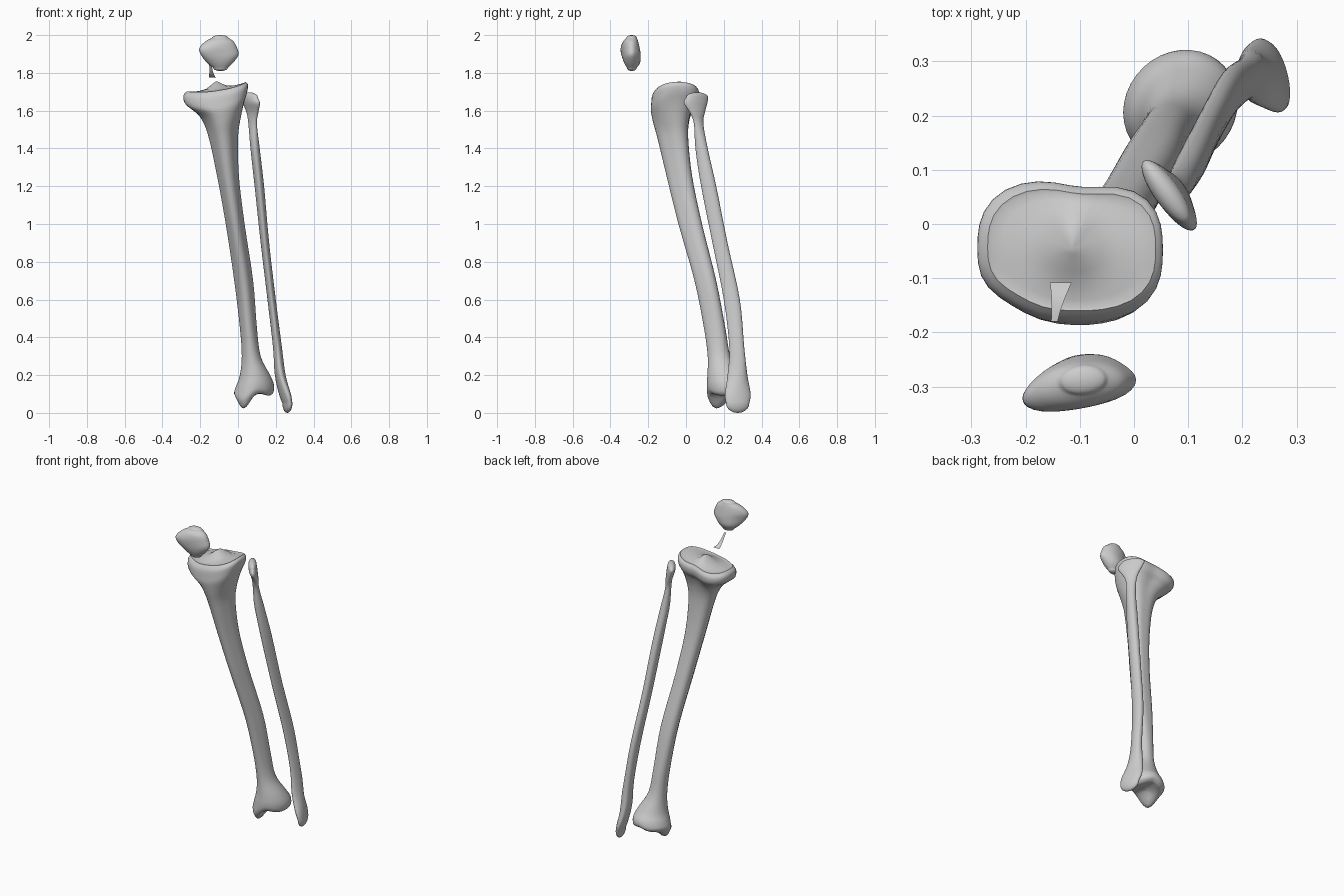
import bpy, bmesh, math

if "Cube" in bpy.data.objects:
    bpy.data.objects.remove(bpy.data.objects["Cube"])

N = 36  # points round each bone


def step(a, b, t):
    t = max(0, min(1, (t - a) / (b - a)))
    return t * t * (3 - 2 * t)


def bell(t, mid, width):
    return math.exp(-((t - mid) / width) ** 2)


def spline(a, b, c, d, t):
    return [0.5 * (2 * q + (r - p) * t + (2 * p - 5 * q + 4 * r - s) * t * t
                   + (3 * q - p - 3 * r + s) * t ** 3)
            for p, q, r, s in zip(a, b, c, d)]


def outline(tilt, tri, apex, knee):
    """Tilted, slightly three-cornered oval, or the kidney of the knee plateau."""
    pts = []
    for i in range(N):
        a = 2 * math.pi * i / N
        r = 1 + tri * math.cos(3 * (a - apex))
        x, y = r * math.cos(a), r * math.sin(a)
        y = y * math.cos(tilt) + x * math.sin(tilt)
        if knee:
            square = (abs(math.cos(a)) ** 2.7 + abs(math.sin(a)) ** 2.7) ** (-1 / 2.7)
            k = square * (1 - 0.12 * bell(a, 1.4, 0.4) - 0.1 * bell(a, 4.0, 0.4))
            x += (k * math.cos(a) - x) * knee
            y += (k * math.sin(a) - y) * knee
        pts.append((x, y))
    lo = [min(p[i] for p in pts) for i in (0, 1)]
    hi = [max(p[i] for p in pts) for i in (0, 1)]
    return [[(p[i] - lo[i]) / (hi[i] - lo[i]) for i in (0, 1)] for p in pts]


def finish(name, bm):
    me = bpy.data.meshes.new(name)
    bm.to_mesh(me)
    bm.free()
    ob = bpy.data.objects.new(name, me)
    bpy.context.collection.objects.link(ob)
    bpy.ops.object.select_all(action='DESELECT')
    ob.select_set(True)
    bpy.context.view_layer.objects.active = ob
    bpy.ops.object.shade_smooth_by_angle(angle=math.radians(45))


def loft(name, sections, caps, tilt, tri, apex=-math.pi / 2,
         knee=lambda z: 0, deform=lambda x, y, z: 0):
    """Sections are z, x0, x1, y0, y1; caps are the dome heights at both ends."""
    rows, last = [], len(sections) - 1
    for i in range(last):
        q = [sections[max(0, min(last, i + k))] for k in (-1, 0, 1, 2)]
        rows += [spline(*q, s / 4) for s in range(4)]
    rows.append(list(sections[-1]))

    def dome(row, height):
        z, x0, x1, y0, y1 = row
        out = []
        for k in range(1, 6):
            a = k * math.pi / 10.4
            m = (1 - math.cos(a)) / 2
            out.append([z + height * math.sin(a), x0 + (x1 - x0) * m, x1 - (x1 - x0) * m,
                        y0 + (y1 - y0) * m, y1 - (y1 - y0) * m])
        return out

    rows = dome(rows[0], -caps[0])[::-1] + rows + dome(rows[-1], caps[1])
    bm = bmesh.new()
    rings = []
    for z, x0, x1, y0, y1 in rows:
        ring = []
        for u, v in outline(tilt(z), tri(z), apex, knee(z)):
            x, y = x0 + u * (x1 - x0), y0 + v * (y1 - y0)
            ring.append(bm.verts.new((x, y, z + deform(x, y, z))))
        rings.append(ring)
    for a, b in zip(rings, rings[1:]):
        for i in range(N):
            j = (i + 1) % N
            bm.faces.new((a[i], a[j], b[j], b[i]))
    bm.faces.new(rings[0])
    bm.faces.new(rings[-1])
    bmesh.ops.recalc_face_normals(bm, faces=bm.faces)
    finish(name, bm)


def shin_ends(x, y, z):
    # sloping plateau with a central ridge, and the inner ankle knob
    top, low = step(1.55, 1.67, z), step(0.2, 0.1, z)
    dz = top * (0.16 * (x + 0.115) - 1.6 * (y + 0.04) ** 2
                + 0.04 * bell(x, -0.115, 0.04) * bell(y, -0.03, 0.06))
    return dz + low * (0.015 * bell(x, 0.11, 0.04)
                       - 0.065 * bell(x, 0.03, 0.04) * bell(y, 0.165, 0.06))


# Shin bone
loft("shin_bone", [
    (.09, .0, .17, .125, .30),
    (.11, -.02, .188, .112, .32),
    (.15, -.01, .19, .11, .315),
    (.2, .01, .17, .113, .285),
    (.3, .02, .12, .115, .235),
    (.45, .01, .10, .095, .208),
    (.7, -.02, .08, .045, .16),
    (1.0, -.065, .035, -.04, .085),
    (1.25, -.11, .005, -.102, .033),
    (1.45, -.153, .0, -.15, .012),
    (1.55, -.19, .012, -.177, .018),
    (1.62, -.245, .03, -.186, .045),
    (1.67, -.283, .048, -.184, .073),
    (1.71, -.288, .053, -.178, .078),
    (1.728, -.27, .04, -.16, .064),
], (.003, -.012), tilt=lambda z: 0.1 * step(.3, .15, z),
    tri=lambda z: 0.1 * step(.1, .7, z), knee=lambda z: step(1.48, 1.66, z),
    deform=shin_ends)

# Calf bone
loft("calf_bone", [
    (.05, .235, .288, .212, .335),
    (.1, .217, .28, .206, .342),
    (.2, .195, .252, .22, .325),
    (.35, .185, .232, .229, .308),
    (.6, .156, .20, .20, .285),
    (.9, .12, .165, .14, .22),
    (1.2, .088, .138, .08, .16),
    (1.4, .066, .115, .05, .115),
    (1.53, .055, .10, .042, .092),
    (1.59, .045, .108, .02, .1),
    (1.64, .025, .116, -.012, .113),
    (1.67, .014, .105, .0, .118),
], (.05, .027), tilt=lambda z: -0.55 * step(.3, .08, z) - 0.9 * step(1.4, 1.65, z),
    tri=lambda z: 0.06 * step(.05, .2, z) * step(1.5, 1.3, z))

# Kneecap
loft("kneecap", [
    (1.825, -.13, -.055, -.312, -.262),
    (1.855, -.165, -.025, -.328, -.243),
    (1.895, -.196, .003, -.342, -.24),
    (1.93, -.205, -.004, -.346, -.245),
    (1.965, -.175, -.022, -.334, -.253),
    (1.985, -.138, -.05, -.315, -.26),
], (.015, .015), tilt=lambda z: 0.33 * bell(z, 1.92, .06),
    tri=lambda z: 0.08 * bell(z, 1.9, .06), apex=math.pi / 2)

# Thin curved ligament strip below the kneecap
bm = bmesh.new()
pairs = []
for k in range(6):
    t = k / 5
    x, w = -.147 + .012 * t, .006 + .014 * t ** 1.5
    y, z = -.18 + .072 * t, 1.775 + .075 * (1 - t) ** 1.7
    pairs.append([bm.verts.new((x + s * w, y, z)) for s in (-1, 1)])
for a, b in zip(pairs, pairs[1:]):
    bm.faces.new((a[0], b[0], b[1], a[1]))
finish("ligament_strip", bm)
